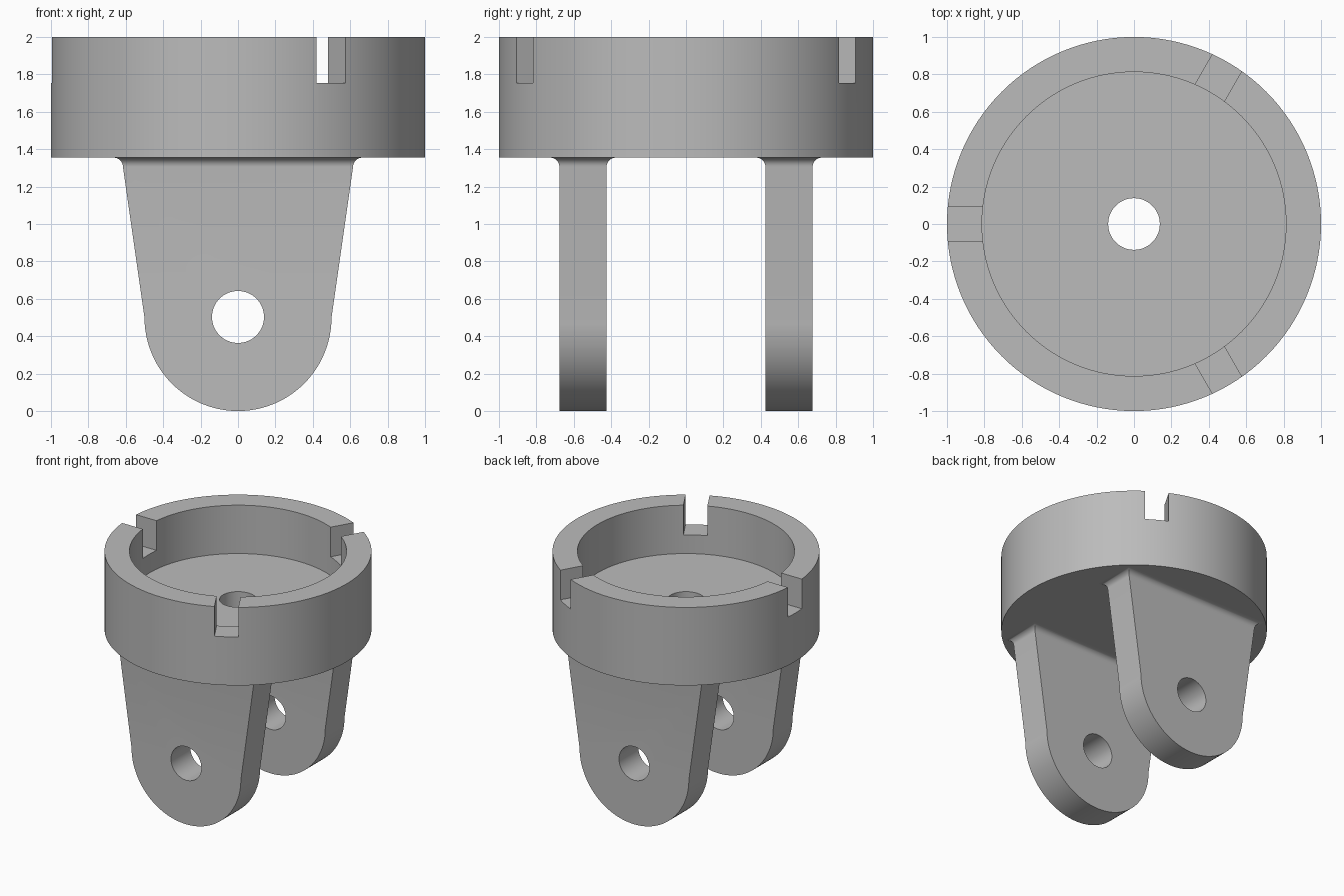
import bpy, bmesh, math
from mathutils import Matrix, Vector

if "Cube" in bpy.data.objects:
    bpy.data.objects.remove(bpy.data.objects["Cube"])

grey = bpy.data.materials.new("plain_grey")
grey.use_nodes = True
colour = (0.5, 0.5, 0.5, 1)
grey.diffuse_color = colour
grey.node_tree.nodes["Principled BSDF"].inputs["Base Color"].default_value = colour

TOP, BASE, FLOOR, SLOT = 2.0, 1.355, 1.6, 1.755
RIM_IN, HOLE = 0.813, 0.138
FILLET = 0.05


def finish(name, bm):
    bmesh.ops.recalc_face_normals(bm, faces=bm.faces)
    mesh = bpy.data.meshes.new(name)
    bm.to_mesh(mesh)
    bm.free()
    mesh.materials.append(grey)
    obj = bpy.data.objects.new(name, mesh)
    bpy.context.collection.objects.link(obj)
    return obj


def activate(obj):
    bpy.ops.object.select_all(action='DESELECT')
    obj.select_set(True)
    bpy.context.view_layer.objects.active = obj


def cut_and_smooth(obj, cutter):
    activate(obj)
    mod = obj.modifiers.new("cut", 'BOOLEAN')
    mod.operation = 'DIFFERENCE'
    mod.solver = 'EXACT'
    mod.object = cutter
    bpy.ops.object.modifier_apply(modifier=mod.name)
    bpy.ops.object.shade_smooth_by_angle(angle=math.radians(25))


def build_cup():
    # Turned cup with a hole through its floor
    bm = bmesh.new()
    profile = [(HOLE, BASE), (1, BASE), (1, TOP),
               (RIM_IN, TOP), (RIM_IN, FLOOR), (HOLE, FLOOR)]
    verts = [bm.verts.new((r, 0, z)) for r, z in profile]
    edges = [bm.edges.new((verts[i - 1], verts[i])) for i in range(len(verts))]
    bmesh.ops.spin(bm, geom=verts + edges, cent=(0, 0, 0), axis=(0, 0, 1),
                   angle=math.tau, steps=128, use_merge=True)
    bmesh.ops.remove_doubles(bm, verts=bm.verts, dist=1e-5)
    return finish("slotted_cup", bm)


def build_slot_cutter():
    # Three evenly spaced rim slots
    bm = bmesh.new()
    for degrees in (60, 180, 300):
        m = (Matrix.Rotation(math.radians(degrees), 4, 'Z')
             @ Matrix.Translation((0.9, 0, SLOT + 0.25))
             @ Matrix.Diagonal((0.5, 0.18, 0.5, 1)))
        bmesh.ops.create_cube(bm, size=1, matrix=m)
    return finish("slot_cutter", bm)


def build_leg(name, y0, y1):
    # Tapered lug with a round lower end
    bm = bmesh.new()
    half, neck = 0.615, BASE - FILLET
    outline = [(half, neck)]
    outline += [(0.5 * math.cos(a), 0.5 - 0.5 * math.sin(a))
                for a in (math.pi * i / 48 for i in range(49))]
    outline.append((-half, neck))
    face = bm.faces.new([bm.verts.new((x, y0, z)) for x, z in outline])
    out = bmesh.ops.extrude_face_region(bm, geom=[face], use_keep_orig=True)
    bmesh.ops.translate(bm, vec=(0, y1 - y0, 0),
                        verts=[g for g in out["geom"] if isinstance(g, bmesh.types.BMVert)])

    # Flared fillet where the lug meets the cup
    top = next(f for f in bm.faces if all(abs(v.co.z - neck) < 1e-5 for v in f.verts))
    steps = 8
    rings = [(FILLET * (1 - math.cos(a)), neck + FILLET * math.sin(a))
             for a in (math.pi / 2 * i / steps for i in range(1, steps + 1))]
    rings.append((FILLET, BASE + 0.02))
    middle = (y0 + y1) / 2
    for offset, z in rings:
        out = bmesh.ops.extrude_face_region(bm, geom=[top])
        old = top
        top = next(g for g in out["geom"] if isinstance(g, bmesh.types.BMFace))
        if old.is_valid:
            bm.faces.remove(old)
        for v in top.verts:
            v.co = Vector((math.copysign(half + offset, v.co.x),
                           middle + math.copysign((y1 - y0) / 2 + offset, v.co.y - middle), z))
    return finish(name, bm)


def build_pin_cutter():
    # Pin hole through both lugs
    bm = bmesh.new()
    m = Matrix.Translation((0, 0, 0.503)) @ Matrix.Rotation(math.pi / 2, 4, 'X')
    bmesh.ops.create_cone(bm, cap_ends=True, segments=64, radius1=0.139,
                          radius2=0.139, depth=3, matrix=m)
    return finish("pin_cutter", bm)


slots, pin = build_slot_cutter(), build_pin_cutter()
cut_and_smooth(build_cup(), slots)
cut_and_smooth(build_leg("front_lug", -0.677, -0.425), pin)
cut_and_smooth(build_leg("back_lug", 0.425, 0.677), pin)
for cutter in (slots, pin):
    bpy.data.objects.remove(cutter)
